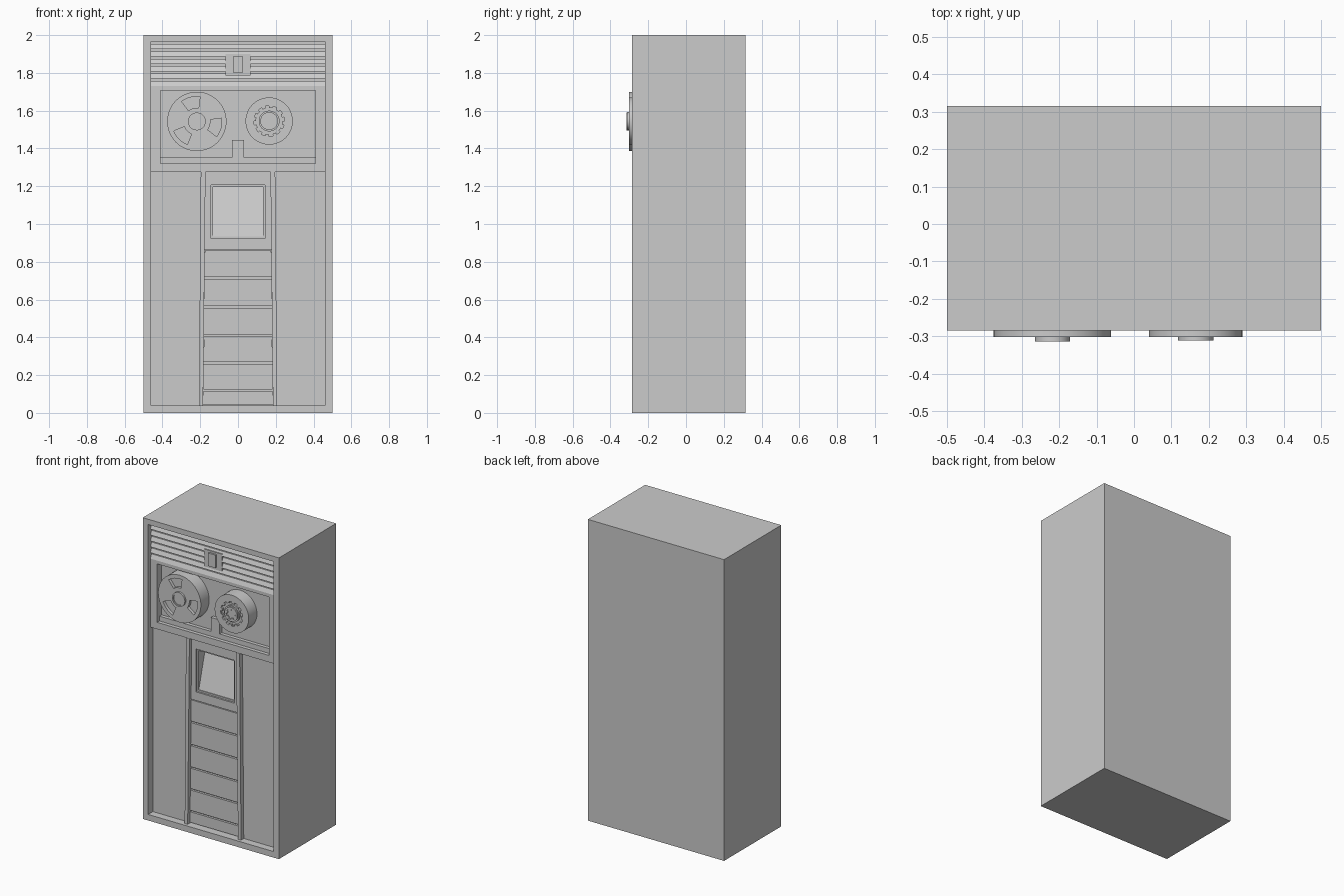
import bpy, bmesh, math

if "Cube" in bpy.data.objects:
    bpy.data.objects.remove(bpy.data.objects["Cube"])


def finish(name, bm, smooth=False):
    bmesh.ops.recalc_face_normals(bm, faces=bm.faces[:])
    me = bpy.data.meshes.new(name)
    bm.to_mesh(me)
    bm.free()
    ob = bpy.data.objects.new(name, me)
    bpy.context.collection.objects.link(ob)
    if smooth:
        bpy.context.view_layer.objects.active = ob
        ob.select_set(True)
        bpy.ops.object.shade_smooth_by_angle(angle=math.radians(30))
        ob.select_set(False)
    return ob


def loops(name, *rects):
    """Skin successive rectangles (x0, x1, z0, z1, y_bottom[, y_top])."""
    bm = bmesh.new()
    rows = []
    for x0, x1, z0, z1, yb, *yt in rects:
        yt = yt[0] if yt else yb
        rows.append([bm.verts.new(p) for p in
                     ((x0, yb, z0), (x1, yb, z0), (x1, yt, z1), (x0, yt, z1))])
    for a, b in zip(rows, rows[1:]):
        for i in range(4):
            j = (i + 1) % 4
            bm.faces.new((a[i], a[j], b[j], b[i]))
    bm.faces.new(rows[0])
    bm.faces.new(rows[-1])
    return finish(name, bm)


def box(name, x0, x1, z0, z1, front, back):
    return loops(name, (x0, x1, z0, z1, back), (x0, x1, z0, z1, front))


def prism(name, pts, front, back):
    bm = bmesh.new()
    a, b = [[bm.verts.new((x, y, z)) for x, z in pts] for y in (front, back)]
    bm.faces.new(a)
    bm.faces.new(b)
    for i in range(len(pts)):
        j = (i + 1) % len(pts)
        bm.faces.new((a[i], a[j], b[j], b[i]))
    return finish(name, bm)


def reel(name, cx, cz, radii, front, back, sunk, depth, n=48):
    """Round disc facing -y; cells (ring, segment) chosen by sunk() are pressed in."""
    bm = bmesh.new()
    mid = bm.verts.new((cx, front, cz))
    rings = [[bm.verts.new((cx + r * math.cos(2 * math.pi * i / n), front,
                            cz + r * math.sin(2 * math.pi * i / n)))
              for i in range(n)] for r in radii]
    rim = [bm.verts.new((v.co.x, back, v.co.z)) for v in rings[-1]]
    pressed = []
    for i in range(n):
        j = (i + 1) % n
        f = bm.faces.new((mid, rings[0][i], rings[0][j]))
        if sunk(0, i):
            pressed.append(f)
        for k in range(1, len(radii)):
            a, b = rings[k - 1], rings[k]
            f = bm.faces.new((a[i], b[i], b[j], a[j]))
            if sunk(k, i):
                pressed.append(f)
        bm.faces.new((rings[-1][i], rim[i], rim[j], rings[-1][j]))
    bm.faces.new(rim)
    bm.normal_update()
    new = bmesh.ops.extrude_face_region(bm, geom=pressed)["geom"]
    bmesh.ops.translate(bm, vec=(0, depth, 0),
                        verts=[g for g in new if isinstance(g, bmesh.types.BMVert)])
    left = [f for f in pressed if f.is_valid]
    if left:
        bmesh.ops.delete(bm, geom=left, context='FACES')
    return finish(name, bm, True)


FLOOR = -0.14   # bottom of the cabinet opening

# Cabinet shell with a recessed front
full, inner = (-0.5, 0.5, 0, 2), (-0.46, 0.46, 0.04, 1.965)
loops("cabinet", (*full, 0.315), (*full, -0.285), (*inner, -0.285), (*inner, FLOOR))

# Vent louvres at the top, with a latch in the middle
box("vent_back", -0.46, 0.46, 1.73, 1.965, -0.235, FLOOR)
pitch = 0.235 / 6
for i in range(6):
    z = 1.73 + i * pitch
    loops("vent_slat", (-0.46, 0.46, z, z + 0.027, -0.235),
          (-0.46, 0.46, z, z + 0.027, -0.262, -0.25))
box("latch_plate", -0.065, 0.065, 1.785, 1.9, -0.263, -0.235)
box("latch_block", -0.027, 0.027, 1.802, 1.888, -0.275, -0.263)

# Tape bay: frame, ledge and tape head
bay, hole = (-0.46, 0.46, 1.275, 1.73), (-0.41, 0.41, 1.32, 1.708)
loops("tape_bay", (*bay, FLOOR), (*bay, -0.262), (*hole, -0.262), (*hole, -0.215))
box("tape_ledge", -0.41, 0.41, 1.32, 1.352, -0.238, -0.215)
box("tape_head", -0.032, 0.032, 1.352, 1.445, -0.238, -0.215)

# Large reel with three windows, and its hub
lx, lz = -0.218, 1.543


def window(k, i):
    ang = (i + 0.5) * 7.5
    return k == 2 and any(abs((ang - c + 180) % 360 - 180) < 26 for c in (105, 225, 345))


reel("large_reel", lx, lz, (0.04, 0.072, 0.132, 0.157), -0.302, -0.215, window, 0.02)
reel("large_reel_hub", lx, lz, (0.038, 0.047), -0.314, -0.302, lambda k, i: k == 0, 0.006)

# Small reel with a toothed groove, and its hub
rx, rz = 0.165, 1.545
reel("small_reel", rx, rz, (0.04, 0.055, 0.07, 0.081, 0.125), -0.302, -0.215,
     lambda k, i: k == 2 or (k == 3 and i % 4 < 2), 0.012)
reel("small_reel_hub", rx, rz, (0.026, 0.034, 0.047), -0.311, -0.302,
     lambda k, i: k == 0 or (k == 1 and i % 8 < 4), 0.006)

# Lower doors and the tapered rails beside the middle column
for s, side in ((-1, "left"), (1, "right")):
    xa, xb = sorted((s * 0.46, s * 0.185))
    box(side + "_door", xa, xb, 0.04, 1.275, -0.235, FLOOR)
    prism(side + "_rail", [(s * x, z) for x, z in
          ((0.172, 1.275), (0.197, 1.275), (0.207, 0.04), (0.185, 0.04))], -0.264, -0.2)

# Screen panel with a stepped bezel and a tilted screen
panel = (-0.185, 0.185, 0.865, 1.275)
step, glass = (-0.142, 0.142, 0.922, 1.207), (-0.132, 0.132, 0.933, 1.195)
loops("screen_panel", (*panel, FLOOR), (*panel, -0.24), (*step, -0.24), (*step, -0.228),
      (*glass, -0.228), (*glass, -0.222, -0.15))

# Stack of drawers, slightly wider towards the floor
box("drawer_back", -0.185, 0.185, 0.04, 0.865, -0.225, FLOOR)
edges = (0.04, 0.12, 0.265, 0.41, 0.56, 0.714, 0.865)
for z0, z1 in zip(edges, edges[1:]):
    w0, w1 = (0.185 - 0.0105 * z for z in (z0, z1))
    prism("drawer", [(-w0, z0 + 0.005), (w0, z0 + 0.005), (w1, z1 - 0.005), (-w1, z1 - 0.005)],
          -0.24, -0.225)
